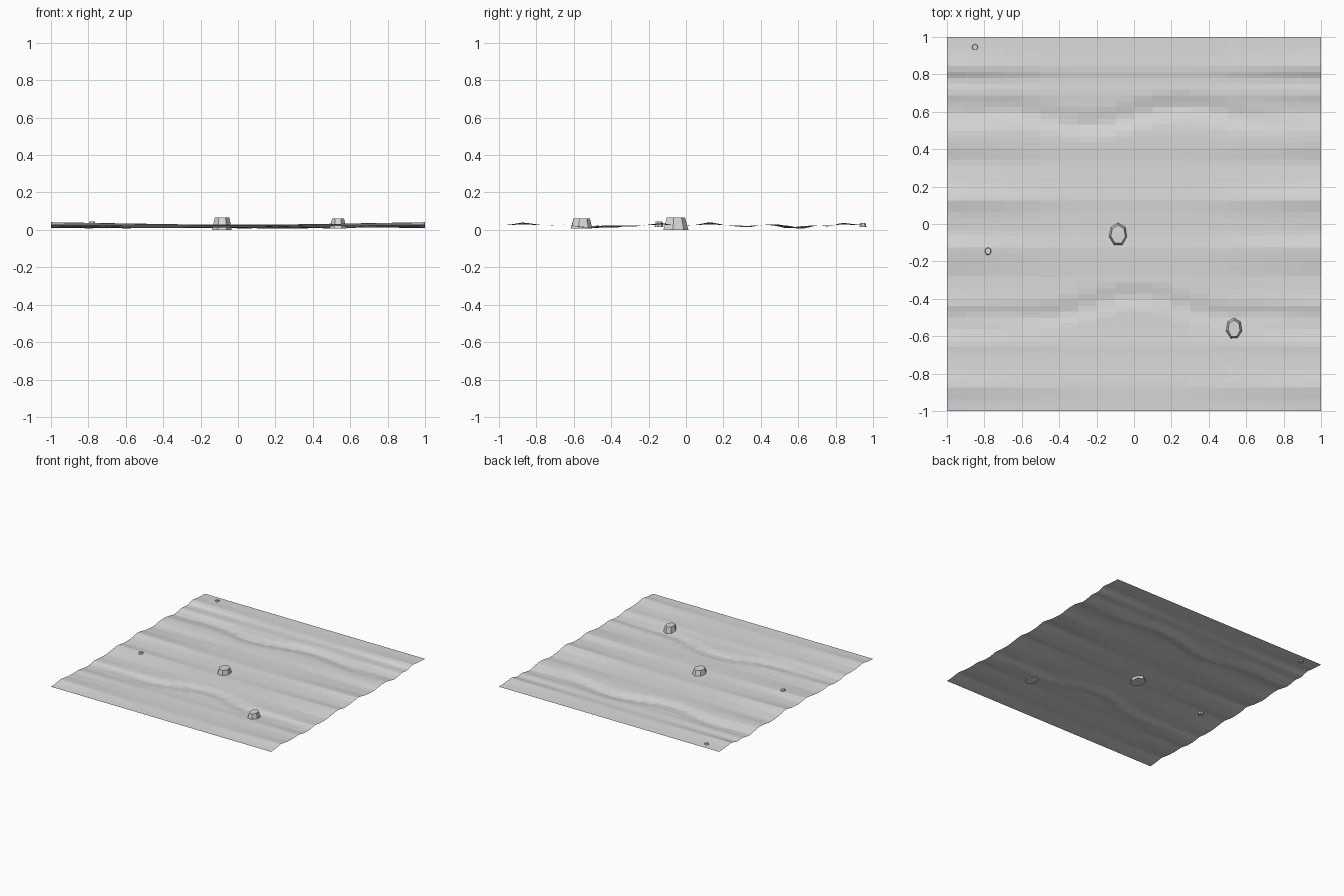
import bpy, bmesh, math, random

cube = bpy.data.objects.get("Cube")
if cube:
    bpy.data.objects.remove(cube, do_unlink=True)
random.seed(4)

grey = bpy.data.materials.new("light_grey")
grey.use_nodes = True
grey.diffuse_color = (0.7, 0.7, 0.7, 1)
grey.node_tree.nodes["Principled BSDF"].inputs["Base Color"].default_value = (0.7, 0.7, 0.7, 1)


def add_object(name, bm):
    bmesh.ops.recalc_face_normals(bm, faces=bm.faces)
    mesh = bpy.data.meshes.new(name)
    bm.to_mesh(mesh)
    bm.free()
    mesh.materials.append(grey)
    obj = bpy.data.objects.new(name, mesh)
    bpy.context.collection.objects.link(obj)
    return obj


# Ripple profile along y: position and height
RIPPLE = [(-1, .025), (-.95, .027), (-.87, .040), (-.78, .027), (-.70, .024), (-.64, .029),
          (-.57, .014), (-.49, .013), (-.43, .026), (-.36, .018), (-.28, .017), (-.20, .028),
          (-.13, .037), (-.05, .022), (.05, .026), (.13, .042), (.22, .023), (.33, .013),
          (.42, .028), (.49, .030), (.60, .008), (.66, .016), (.70, .026), (.77, .016),
          (.83, .039), (.92, .028), (1, .025)]


def ripple(y):
    for (y0, z0), (y1, z1) in zip(RIPPLE, RIPPLE[1:]):
        if y <= y1:
            return z0 + (z1 - z0) * (y - y0) / (y1 - y0)
    return RIPPLE[-1][1]


def channel(x, y, centre, phase):
    middle = centre + .05 * math.sin(6 * x + phase) - .1 * max(0, abs(x) - .7) / .3
    return max(0, 1 - abs(y - middle) / .08)


def ground_height(x, y):
    edge = min(1, max(0, (abs(x) - .3) / .7))
    z = .025 + (ripple(y) - .025) * (.3 + .7 * edge)
    groove = channel(x, y, -.44, 1.5) + channel(x, y, .58, 0)
    return max(.005, z - .014 * groove * (1 - edge))


# Rippled ground sheet
bm = bmesh.new()
bmesh.ops.create_grid(bm, x_segments=20, y_segments=64, size=1)
for v in bm.verts:
    v.co.z = ground_height(v.co.x, v.co.y)
ground = add_object("ground_sheet", bm)
ground.data.flip_normals() if ground.data.polygons[0].normal.z < 0 else None


# Flat-topped rocks standing in the sheet
def rock(name, x, y, width, depth, bottom, top):
    bm = bmesh.new()
    bmesh.ops.create_cone(bm, cap_ends=True, segments=7, radius1=.5, radius2=.37, depth=1)
    for v in bm.verts:
        jitter = random.uniform(.95, 1.05)
        v.co.x = x + v.co.x * width * jitter
        v.co.y = y + v.co.y * depth * jitter
        v.co.z = bottom + (v.co.z + .5) * (top - bottom)
    return add_object(name, bm)


rock("large_rock", -.085, -.055, .11, .14, 0, .065)
rock("medium_rock", .535, -.56, .09, .12, .008, .062)
rock("small_stone", -.78, -.145, .04, .05, .015, .044)
rock("corner_stone", -.85, .945, .04, .04, .015, .037)
